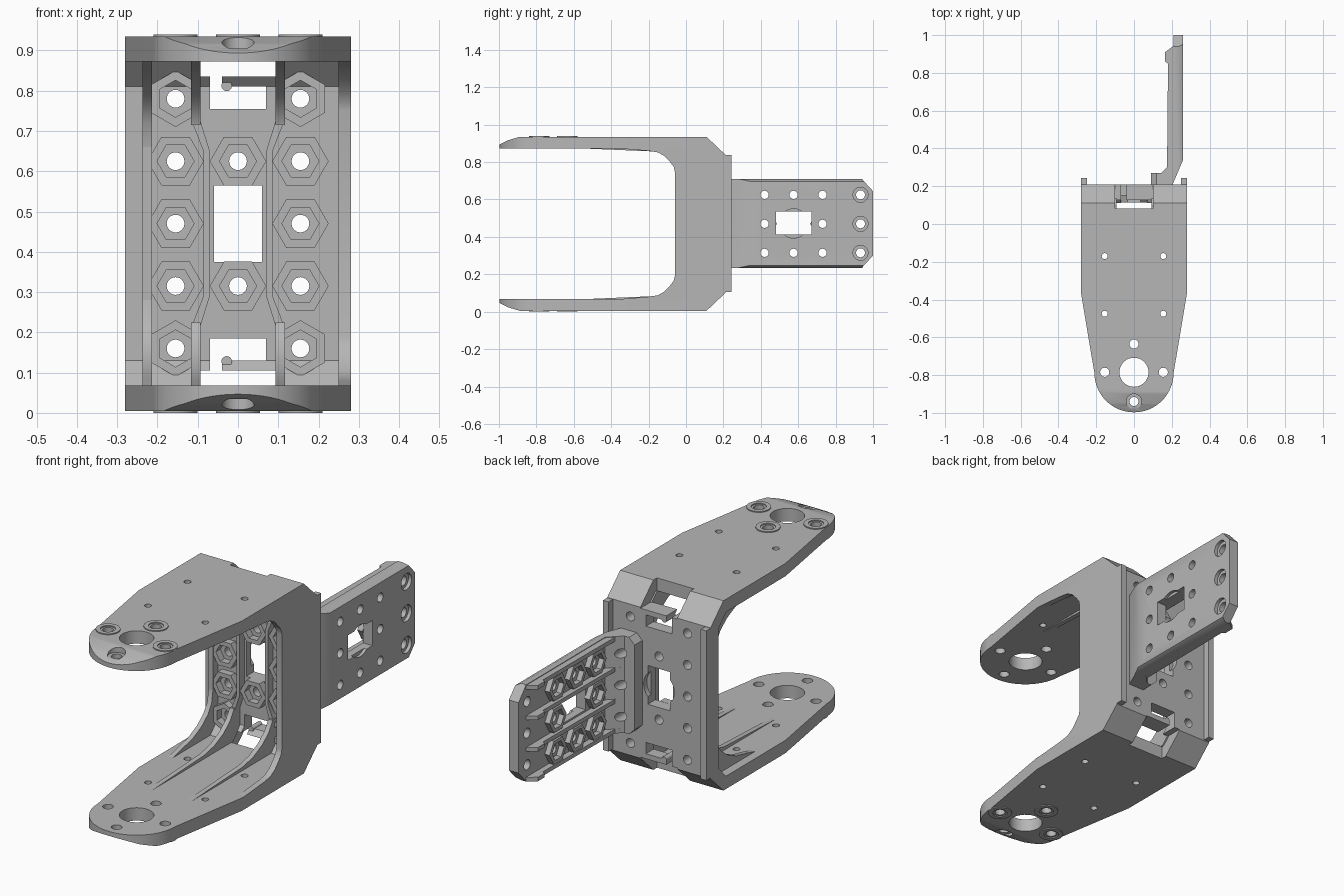
import bpy, bmesh
from math import sin, cos, pi
from mathutils import Matrix

cube = bpy.data.objects.get("Cube")
if cube:
    bpy.data.objects.remove(cube, do_unlink=True)

grey = bpy.data.materials.new("plain grey")
grey.use_nodes = True
grey.diffuse_color = (0.47, 0.47, 0.47, 1)
grey.node_tree.nodes["Principled BSDF"].inputs["Base Color"].default_value = grey.diffuse_color
H = 0.94  # overall height, mirror plane at H / 2


def place(axis, p, q, d):
    return {"x": (d, p, q), "y": (p, d, q), "z": (p, q, d)}[axis]


def finish(name, bm):
    bmesh.ops.recalc_face_normals(bm, faces=bm.faces)
    me = bpy.data.meshes.new(name)
    bm.to_mesh(me)
    bm.free()
    me.materials.append(grey)
    ob = bpy.data.objects.new(name, me)
    bpy.context.collection.objects.link(ob)
    return ob


def prism(name, pts, axis, a, b):
    """Outline extruded along one axis from a to b."""
    bm = bmesh.new()
    lo, hi = ([bm.verts.new(place(axis, p, q, d)) for p, q in pts] for d in (a, b))
    bm.faces.new(lo)
    bm.faces.new(hi)
    for i in range(len(pts)):
        j = (i + 1) % len(pts)
        bm.faces.new((lo[i], lo[j], hi[j], hi[i]))
    return finish(name, bm)


def ring(p, q, r, n=32, turn=0.0):
    return [(p + r * cos(turn + 2 * pi * i / n), q + r * sin(turn + 2 * pi * i / n)) for i in range(n)]


def rect(p0, p1, q0, q1):
    return [(p0, q0), (p1, q0), (p1, q1), (p0, q1)]


def tube(name, p, q, outer, inner, axis, a, b, n, turn=0.0):
    """Hollow prism, used for nut pockets and washers."""
    bm = bmesh.new()
    loops = [[bm.verts.new(place(axis, u, v, d)) for u, v in ring(p, q, r, n, turn)]
             for r, d in ((outer, a), (outer, b), (inner, b), (inner, a))]
    for k in range(4):
        l, m = loops[k], loops[(k + 1) % 4]
        for i in range(n):
            j = (i + 1) % n
            bm.faces.new((l[i], l[j], m[j], m[i]))
    return finish(name, bm)


def trim(ob, co, no):
    """Plane cut that drops the outer side and closes the opening."""
    bm = bmesh.new()
    bm.from_mesh(ob.data)
    geom = bm.verts[:] + bm.edges[:] + bm.faces[:]
    bmesh.ops.bisect_plane(bm, geom=geom, plane_co=co, plane_no=no, clear_outer=True)
    bmesh.ops.holes_fill(bm, edges=[e for e in bm.edges if e.is_boundary])
    bmesh.ops.recalc_face_normals(bm, faces=bm.faces)
    bm.to_mesh(ob.data)
    bm.free()


def cut(ob, pts, axis, a, b):
    tool = prism("cutter", pts, axis, a, b)
    tool.hide_render = True
    mod = ob.modifiers.new("cut", "BOOLEAN")
    mod.operation, mod.solver, mod.object = "DIFFERENCE", "EXACT", tool
    bpy.context.view_layer.objects.active = ob
    bpy.ops.object.modifier_apply(modifier=mod.name)
    bpy.data.objects.remove(tool, do_unlink=True)


def mirrored(ob, name):
    me = ob.data.copy()
    me.transform(Matrix.Translation((0, 0, H)) @ Matrix.Scale(-1, 4, (0, 0, 1)))
    me.flip_normals()
    bpy.context.collection.objects.link(bpy.data.objects.new(name, me))


def flip(pts):
    return [(p, H - q) for p, q in reversed(pts)]


# Arms with rounded, sloped tips
tip = [(0.21 * cos(t), -0.787 + 0.21 * sin(t)) for t in [pi + pi * i / 32 for i in range(33)]]
arm = prism("upper_arm", [(-0.28, 0.06), (-0.28, -0.37)] + tip + [(0.28, -0.37), (0.28, 0.06)], "z", 0.872, 0.935)
trim(arm, (0, -0.89, 0.935), (0, -0.3, 1))
trim(arm, (0, -0.95, 0.917), (0, -0.5, 1))
cut(arm, ring(0, -0.785, 0.077), "z", 0.8, 1)
cut(arm, ring(0, -0.94, 0.04), "z", 0.905, 1)
studs = [(0, -0.635), (-0.155, -0.785), (0.155, -0.785)]
for x, y in studs + [(0, -0.94)]:
    cut(arm, ring(x, y, 0.024), "z", 0.8, 1)
for x in (-0.155, 0.155):
    for y in (-0.17, -0.475):
        cut(arm, ring(x, y, 0.016, 20), "z", 0.8, 1)
mirrored(arm, "lower_arm")
for x, y in studs:
    washer = tube("upper_washer", x, y, 0.055, 0.034, "z", 0.93, H, 32)
    mirrored(washer, "lower_washer")

# Back panel with bevelled corners
half = [(0.06, 0.872), (0.06, 0.935), (0.11, 0.935), (0.21, 0.84)]
inner = [(0.15, 0.81), (0.09, 0.872)]
panel = prism("back_panel", half + flip(half) + flip(inner) + inner, "x", -0.28, 0.28)
cut(panel, rect(-0.06, 0.06, 0.375, 0.565), "y", 0, 0.3)
cut(panel, ring(0, 0.47, 0.083), "y", 0.185, 0.3)
for opening in (rect(-0.1, 0.1, 0.835, 1), rect(-0.07, 0.07, 0.755, 0.81), rect(-0.07, -0.04, 0.8, 0.84)):
    cut(panel, opening, "y", 0.082, 0.3)
    cut(panel, flip(opening), "y", 0.082, 0.3)
rows = (0.78, 0.625, 0.47, 0.315, 0.16)
bolts = [(x, z) for x in (-0.155, 0.155) for z in rows] + [(0, rows[1]), (0, rows[3])]
for x, z in bolts:
    cut(panel, ring(x, z, 0.022, 24), "y", 0, 0.3)
    turn = pi / 6 if z in (rows[0], rows[4]) else 0
    tube("panel_nut_pocket", x, z, 0.07, 0.046, "y", 0.115, 0.152, 6, turn)
hook = prism("upper_hook", ring(-0.028, 0.812, 0.013, 20), "y", 0.14, 0.21)
mirrored(hook, "lower_hook")

# Back edge rails
for x in (-0.265, 0.265):
    prism("edge_rail", rect(x - 0.015, x + 0.015, 0.105, 0.838), "y", 0.2, 0.243)

# Deep side wall on one side, with curved inner corners
wall = [(-0.36, 0.873), (-0.2, 0.86), (-0.15, 0.852), (-0.115, 0.832), (-0.085, 0.8), (-0.066, 0.775), (-0.06, 0.75)]
back = [(0.155, 0.815), (0.095, 0.873)]
prism("side_wall", wall + flip(wall) + flip(back) + back, "x", 0.25, 0.28)

# Corner ribs that fade along the arms
curve = [(-0.13, 0.855), (-0.05, 0.838), (0.02, 0.805), (0.07, 0.765), (0.1, 0.72), (0.11, 0.66)]
for x, start in ((-0.225, -0.2), (-0.105, -0.55), (0.105, -0.55)):
    outline = [(start, 0.873)] + curve + [(0.155, 0.66)] + back
    rib = prism("upper_corner_rib", outline, "x", x - 0.012, x + 0.012)
    if x != -0.225:
        trim(rib, (0, 0, 0.715), (0, 0, -1))
    mirrored(rib, "lower_corner_rib")

# Panel ribs: one straight, two that narrow round the window
prism("straight_panel_rib", rect(-0.237, -0.213, 0.27, 0.67), "y", 0.11, 0.152)
for s in (-1, 1):
    outer = [(s * 0.117, 0.73), (s * 0.086, 0.65)]
    inside = [(s * 0.07, 0.65), (s * 0.095, 0.73)]
    prism("bent_panel_rib", outer + flip(outer) + flip(inside) + inside, "y", 0.11, 0.152)

# Side plate with mounting flange
plate = prism("side_plate", [(0.09, 0.21), (0.205, 0.21), (0.26, 0.34), (0.26, 1), (0.208, 1),
                             (0.208, 0.33), (0.145, 0.27), (0.09, 0.27)], "z", 0.235, 0.71)
for s, z in ((1, 0.71), (-1, 0.235)):
    trim(plate, (0, 0.94, z), (0, 1, s * 0.92))
    trim(plate, (0.235, 0, z), (0.5, 0, s))
    trim(plate, (0.09, 0, z - s * 0.03), (-1, 0, s))
cols, levels = (0.42, 0.575, 0.73), (0.315, 0.47, 0.625)
cut(plate, rect(0.48, 0.67, 0.412, 0.535), "x", 0.15, 0.3)
cut(plate, ring(0.575, 0.472, 0.078), "x", 0.245, 0.3)
for z in levels:
    cut(plate, ring(0.155, z, 0.022, 24), "y", 0.1, 0.35)
    cut(plate, ring(0.933, z, 0.024, 24), "x", 0.1, 0.3)
    cut(plate, ring(0.933, z, 0.04), "x", 0.243, 0.3)
    for y in cols:
        if (y, z) != (cols[1], levels[1]):
            cut(plate, ring(y, z, 0.022, 24), "x", 0.15, 0.3)
            tube("plate_nut_pocket", y, z, 0.066, 0.046, "x", 0.182, 0.21, 6)

# Ribs along the inner face of the side plate
rib_profile = [(0.212, 0.28), (0.155, 0.28), (0.175, 0.3), (0.18, 0.85), (0.165, 0.86), (0.165, 0.91), (0.212, 0.945)]
for z in (0.247, 0.393, 0.548, 0.697):
    prism("plate_rib", rib_profile, "z", z - 0.01, z + 0.01)

# Smooth round parts, keep edges sharp
bpy.ops.object.select_all(action="DESELECT")
for ob in bpy.context.collection.objects:
    if ob.type == "MESH":
        ob.select_set(True)
        bpy.context.view_layer.objects.active = ob
bpy.ops.object.shade_smooth_by_angle()
